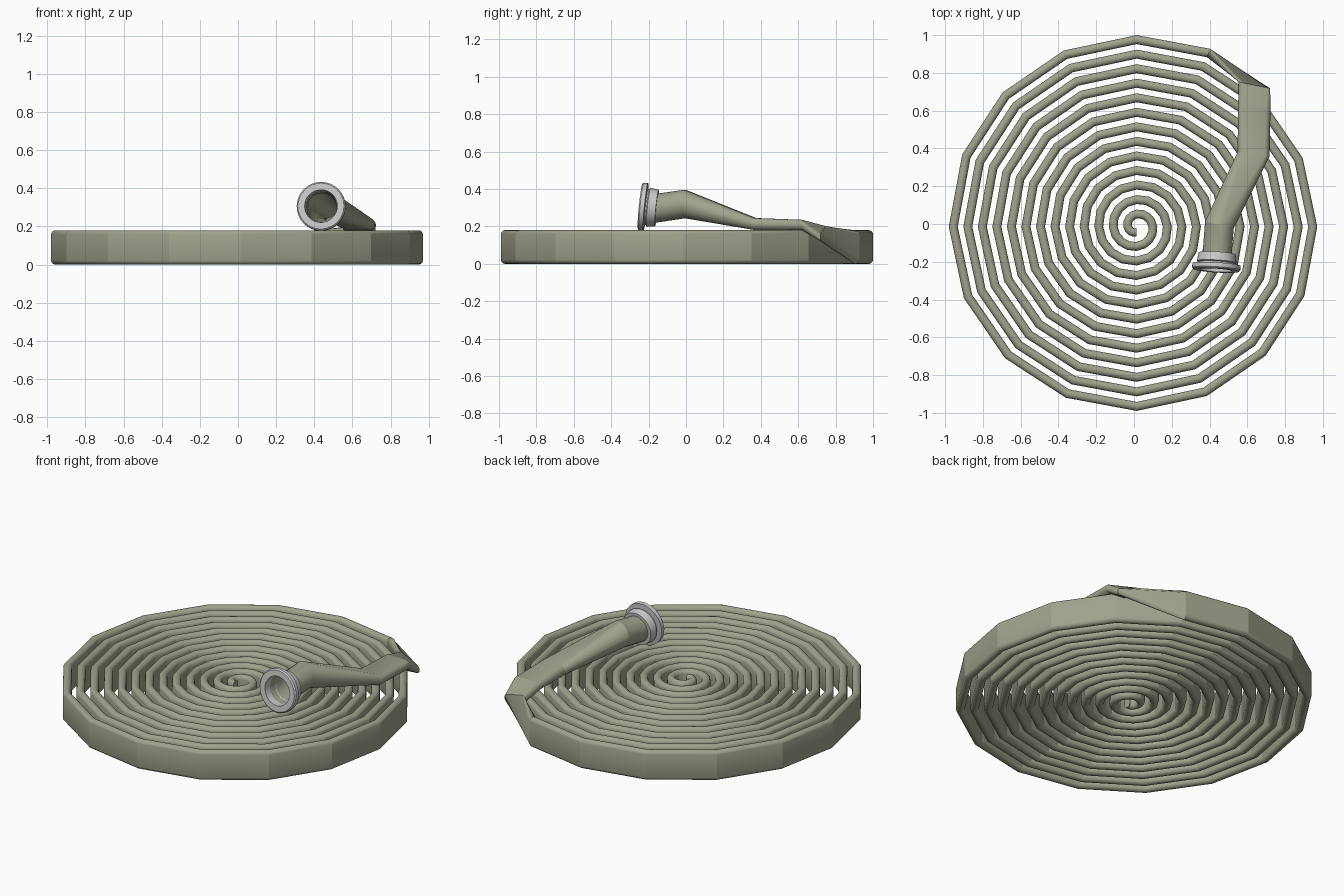
import bpy, bmesh, math
from mathutils import Vector

if "Cube" in bpy.data.objects:
    bpy.data.objects.remove(bpy.data.objects["Cube"])

N = 20             # points around the hose section
SEG = 16           # bends per turn of the coil
PITCH = 0.077
CX, CY = 0.014, -0.014


def material(name, color):
    m = bpy.data.materials.new(name)
    m.diffuse_color = (*color, 1)
    m.use_nodes = True
    m.node_tree.nodes["Principled BSDF"].inputs["Base Color"].default_value = m.diffuse_color
    return m


def section(c, u, v, w, t):
    """Stadium ring: half width w along u, half thickness t along v."""
    c, u = Vector(c), Vector(u).normalized()
    v = Vector(v)
    v = (v - u * v.dot(u)).normalized()
    ring = []
    for k in range(N):
        a = 2 * math.pi * (k + 0.5) / N
        x = math.cos(a) * t + math.copysign(w - t, math.cos(a))
        ring.append(c + u * x + v * (math.sin(a) * t))
    return ring


def skin(name, rings, mat, closed=False, cap_start=False, angle=20):
    bm = bmesh.new()
    vs = [[bm.verts.new(p) for p in r] for r in rings]
    n = len(rings[0])
    pairs = list(zip(vs, vs[1:]))
    if closed:
        pairs.append((vs[-1], vs[0]))
    for a, b in pairs:
        for k in range(n):
            j = (k + 1) % n
            bm.faces.new((a[k], a[j], b[j], b[k]))
    if cap_start:
        bm.faces.new(vs[0])
    bmesh.ops.recalc_face_normals(bm, faces=bm.faces)
    me = bpy.data.meshes.new(name)
    bm.to_mesh(me)
    bm.free()
    ob = bpy.data.objects.new(name, me)
    bpy.context.collection.objects.link(ob)
    me.materials.append(mat)
    bpy.ops.object.select_all(action='DESELECT')
    ob.select_set(True)
    bpy.context.view_layer.objects.active = ob
    bpy.ops.object.shade_smooth_by_angle(angle=math.radians(angle))
    return ob


canvas = material("canvas", (0.36, 0.36, 0.27))
metal = material("metal", (0.60, 0.60, 0.63))

# Flat coil, running clockwise outward to its end at 67.5 degrees
rings = []
steps = int(12.6 * SEG)
for i in range(steps, -1, -1):
    ang = math.radians(67.5) + 2 * math.pi * i / SEG
    r = 0.995 - PITCH * i / SEG
    d = Vector((math.cos(ang), math.sin(ang), 0))
    rings.append(section(Vector((CX, CY, 0.09)) + d * r, (0, 0, 1), d, 0.09, 0.024))

# Loose end: twists flat over the coil, then opens into a round tube
axis = Vector((-0.06, -1, 0.10)).normalized()
rear = Vector((0.435, -0.245, 0.307)) - axis * 0.09
loose = [
    ((0.637, 0.735, 0.160), (-1, 0.20, 0.30), 0.088, 0.024),
    ((0.637, 0.620, 0.208), (-1, 0.00, 0.00), 0.086, 0.028),
    ((0.633, 0.370, 0.213), (-1, 0.12, 0.00), 0.086, 0.032),
    ((0.452, -0.005, 0.320), (-1, 0.25, 0.00), 0.079, 0.077),
    (rear, (-1, 0.06, 0), 0.078, 0.078),
    (rear + axis * 0.05, (-1, 0.06, 0), 0.082, 0.082),
]
for c, u, w, t in loose:
    rings.append(section(c, u, (0, 0, 1) if c is not loose[-1][0] else (0, 0.1, 1), w, t))
skin("hose", rings, canvas, cap_start=True)

# Metal coupling: turned ring with a collar, groove and flange
profile = [(0, 0.077), (0, 0.098), (0.045, 0.105), (0.05, 0.096), (0.057, 0.096),
           (0.06, 0.128), (0.083, 0.128), (0.09, 0.121), (0.09, 0.086), (0.03, 0.084)]
side = axis.cross(Vector((0, 0, 1))).normalized()
up = side.cross(axis)
turned = []
for a, r in profile:
    turned.append([rear + axis * a + (side * math.cos(2 * math.pi * k / 32)
                                      + up * math.sin(2 * math.pi * k / 32)) * r
                   for k in range(32)])
skin("coupling", turned, metal, closed=True, angle=30)
